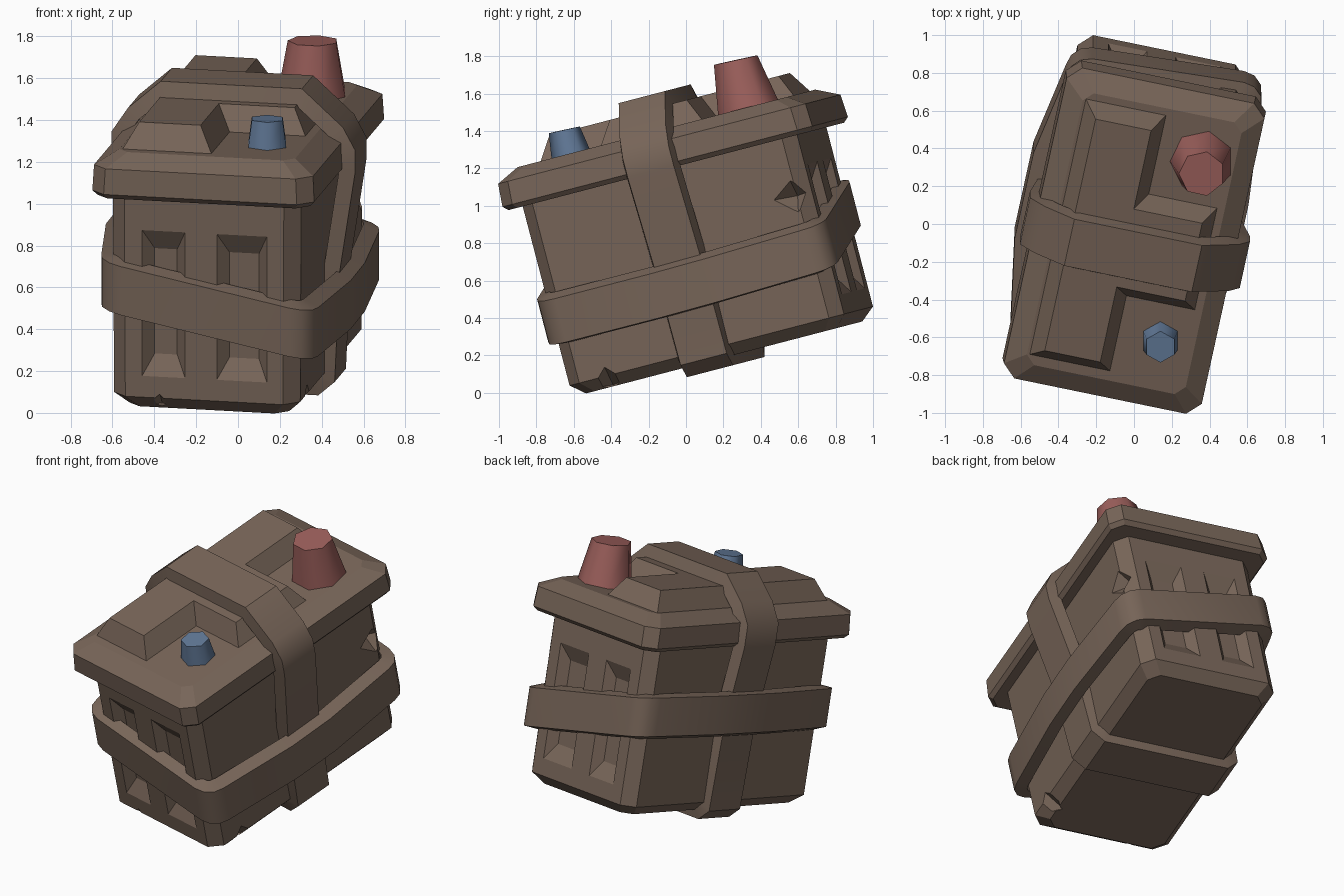
import bpy, bmesh, math
from mathutils import Matrix, Vector

if "Cube" in bpy.data.objects:
    bpy.data.objects.remove(bpy.data.objects["Cube"])

# the whole battery leans back and is turned slightly
POSE = Matrix.Rotation(math.radians(14.6), 4, 'X') @ Matrix.Rotation(math.radians(-12), 4, 'Z')
CX, CY = -0.052, 0.24


def material(name, col):
    m = bpy.data.materials.new(name)
    m.diffuse_color = (*col, 1)
    m.use_nodes = True
    m.node_tree.nodes["Principled BSDF"].inputs["Base Color"].default_value = m.diffuse_color
    return m


BROWN = material("dull brown", (0.185, 0.13, 0.098))
RED = material("faded red", (0.33, 0.115, 0.105))
BLUE = material("faded blue", (0.12, 0.19, 0.31))


def make(name, verts, faces, mat, smooth=0):
    me = bpy.data.meshes.new(name)
    me.from_pydata([tuple(v) for v in verts], [], faces)
    bm = bmesh.new()
    bm.from_mesh(me)
    bmesh.ops.recalc_face_normals(bm, faces=bm.faces)
    bm.to_mesh(me)
    bm.free()
    me.materials.append(mat)
    ob = bpy.data.objects.new(name, me)
    bpy.context.collection.objects.link(ob)
    ob.matrix_world = POSE
    if smooth:
        bpy.ops.object.select_all(action='DESELECT')
        ob.select_set(True)
        bpy.context.view_layer.objects.active = ob
        bpy.ops.object.shade_smooth_by_angle(angle=math.radians(smooth))
    return ob


def loft(name, rings, mat, smooth=0):
    """Solid through rings with equal point counts, capped at both ends."""
    n = len(rings[0])
    verts = [p for r in rings for p in r]
    faces = [tuple(range(n)), tuple(range(len(verts) - n, len(verts)))]
    for k in range(len(rings) - 1):
        for i in range(n):
            j = (i + 1) % n
            faces.append((k * n + i, k * n + j, k * n + n + j, k * n + n + i))
    return make(name, verts, faces, mat, smooth)


def octagon(hx, hy, c, z, cy=CY):
    """Rectangle with cut corners."""
    pts = [(hx, -hy + c), (hx, hy - c), (hx - c, hy), (-hx + c, hy),
           (-hx, hy - c), (-hx, -hy + c), (-hx + c, -hy), (hx - c, -hy)]
    return [(CX + x, cy + y, z) for x, y in pts]


def offset(pts, d):
    """Move a counter-clockwise outline inwards by d."""
    out = []
    for i, p in enumerate(pts):
        p = Vector(p)
        e1 = (p - Vector(pts[i - 1])).normalized()
        e2 = (Vector(pts[(i + 1) % len(pts)]) - p).normalized()
        n1, n2 = Vector((-e1.y, e1.x)), Vector((-e2.y, e2.x))
        out.append(p + (n1 + n2) * (d / (1 + n1.dot(n2))))
    return out


def strap(name, outline, thick, lo, hi, slant, place, smooth):
    """Closed band: four loops (inner, outer, outer, inner) joined around."""
    loops = [(thick, lo), (0, lo + slant), (0, hi - slant), (thick, hi)]
    n = len(outline)
    verts = [place(p.x, p.y, w) for d, w in loops for p in offset(outline, d)]
    faces = [(k * n + i, k * n + (i + 1) % n, (k + 1) % 4 * n + (i + 1) % n, (k + 1) % 4 * n + i)
             for k in range(4) for i in range(n)]
    return make(name, verts, faces, BROWN, smooth)


def cut(target, cutter):
    mod = target.modifiers.new("cut", 'BOOLEAN')
    mod.object, mod.operation, mod.solver = cutter, 'DIFFERENCE', 'EXACT'
    bpy.context.view_layer.update()
    bpy.context.view_layer.objects.active = target
    bpy.ops.object.modifier_apply(modifier=mod.name)
    bpy.data.objects.remove(cutter, do_unlink=True)


# body with cut corners and bevelled foot
body = loft("body", [octagon(0.39, 0.71, 0.06, 0.132), octagon(0.455, 0.775, 0.07, 0.195),
                     octagon(0.46, 0.775, 0.07, 1.25)], BROWN)

# sunken panels with sloping borders on both ends
for side in (-1, 1):
    for a0, a1 in ((-0.355, -0.145), (0.01, 0.255)):
        rings = []
        for depth, gx, gz in ((-0.055, -0.05, -0.10), (0.011, 0.01, 0.02)):
            y = CY + side * (0.775 + depth)
            rings.append([(a0 - gx, y, 0.30 - gz), (a1 + gx, y, 0.30 - gz),
                          (a1 + gx, y, 1.02 + gz), (a0 - gx, y, 1.02 + gz)])
        cut(body, loft("panel_cutter", rings, BROWN))


# battered chips and a dent
def chip(x, y, z, r, squash):
    pts = [(1, 0, 0), (0, 1, 0.1), (-1, 0, 0), (0, -1, 0.1)]
    ring = [(x + p[0] * r, y + p[1] * r * squash, z + p[2] * r) for p in pts]
    verts = ring + [(x, y, z + r), (x, y, z - r)]
    faces = [f for i in range(4) for f in ((i, (i + 1) % 4, 4), ((i + 1) % 4, i, 5))]
    cut(body, make("chip_cutter", verts, faces, BROWN))


chip(0.43, -0.31, 0.14, 0.13, 0.9)
chip(-0.27, -0.53, 0.15, 0.07, 0.8)
chip(0.44, 0.93, 0.87, 0.12, 1.3)

# lid with sloping rim
loft("lid", [octagon(0.52, 0.85, 0.06, 1.185, 0.25), octagon(0.542, 0.875, 0.07, 1.21, 0.25),
             octagon(0.535, 0.868, 0.07, 1.335, 0.25), octagon(0.43, 0.76, 0.05, 1.395, 0.25)], BROWN)

# stepped raised block on the lid
block = [(-0.475, -0.465), (-0.025, -0.465), (-0.025, -0.045), (0.345, -0.045),
         (0.345, 0.54), (-0.025, 0.54), (-0.025, 0.98), (-0.475, 0.98)]
loft("raised_block", [[(p.x, p.y, z) for p in offset(block, d)]
                      for d, z in ((0, 1.38), (0.075, 1.515))], BROWN)

# strap running over the lid and under the body
over = [(-0.47, 0.08), (0.37, 0.08), (0.45, 0.15), (0.475, 0.7), (0.55, 1.19), (0.55, 1.30),
        (0.49, 1.41), (0.29, 1.59), (-0.40, 1.59), (-0.56, 1.45), (-0.64, 1.33), (-0.64, 1.19),
        (-0.57, 0.7), (-0.55, 0.15)]
strap("vertical_strap", over, 0.075, 0.085, 0.385, 0.02, lambda u, v, w: (u, w, v), 35)

# sloping strap around the sides, rounded corners, bulging over the other strap
girdle = []
for sx, sy, start in ((1, -1, -90), (1, 1, 0), (-1, 1, 90), (-1, -1, 180)):
    for k in range(4):
        t = math.radians(start + 30 * k)
        girdle.append((-0.04 + sx * 0.41 + 0.12 * math.cos(t),
                       CY + sy * 0.70 + 0.12 * math.sin(t)))
    if sx == 1 and sy == -1:
        girdle += [(0.535, 0.08), (0.535, 0.40)]
    if sx == -1 and sy == 1:
        girdle += [(-0.65, 0.50), (-0.65, 0.02)]
strap("side_strap", girdle, 0.075, 0.415, 0.695, 0.02,
      lambda u, v, w: (u, v, w - 0.195 * (u - 0.49) + 0.015 * (v - CY)), 35)


# tapered terminals
def terminal(name, x, y, r0, r1, top, sides, phase, tilt, mat):
    rings = []
    for r, z, k in ((r0, 1.38, 0), (r1, top, tilt)):
        ring = []
        for i in range(sides):
            t = math.tau * (i + 0.5) / sides + math.radians(phase)
            dy = r * math.sin(t)
            ring.append((x + r * math.cos(t), y + dy, z + k * dy))
        rings.append(ring)
    loft(name, rings, mat, 62)


terminal("red_terminal", 0.205, 0.765, 0.172, 0.122, 1.655, 7, 12, -0.04, RED)
terminal("blue_terminal", 0.194, -0.24, 0.107, 0.085, 1.525, 6, 12, -0.04, BLUE)
